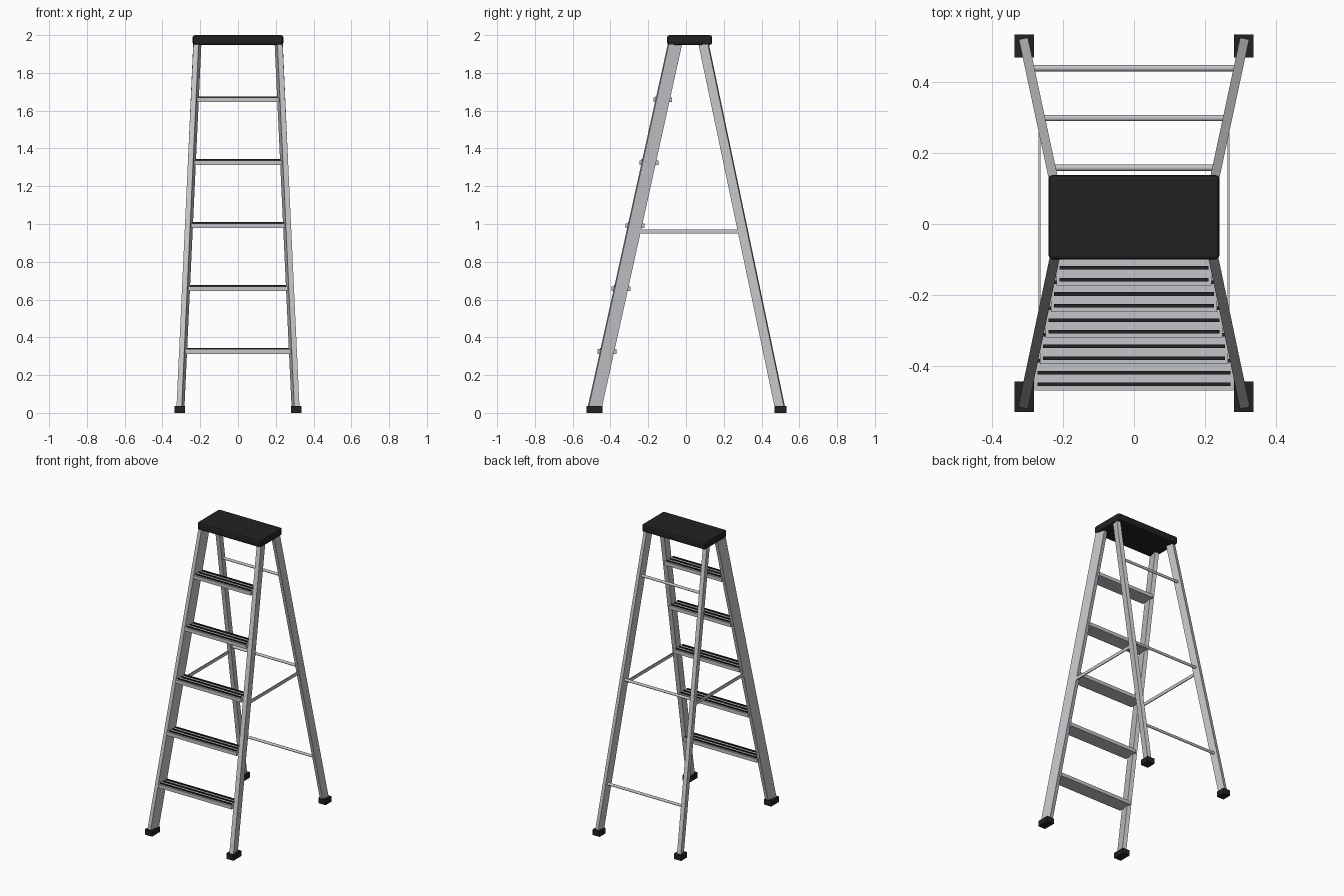
import bpy, bmesh, math
from mathutils import Vector, Matrix

if "Cube" in bpy.data.objects:
    bpy.data.objects.remove(bpy.data.objects["Cube"])


def material(name, rgb):
    m = bpy.data.materials.new(name)
    m.diffuse_color = (*rgb, 1.0)
    m.use_nodes = True
    m.node_tree.nodes["Principled BSDF"].inputs["Base Color"].default_value = m.diffuse_color
    return m


ALUMINIUM = material("aluminium", (0.55, 0.56, 0.58))
RUBBER = material("black_rubber", (0.016, 0.016, 0.017))


def finish(name, bm, mat):
    mesh = bpy.data.meshes.new(name)
    bmesh.ops.recalc_face_normals(bm, faces=bm.faces)
    bm.to_mesh(mesh)
    bm.free()
    mesh.materials.append(mat)
    ob = bpy.data.objects.new(name, mesh)
    bpy.context.collection.objects.link(ob)
    return ob


def box(name, centre, size, mat, bevel=0.0, segments=1):
    bm = bmesh.new()
    bmesh.ops.create_cube(bm, size=1.0, matrix=Matrix.Translation(centre) @ Matrix.Diagonal((*size, 1.0)))
    ob = finish(name, bm, mat)
    if bevel:
        mod = ob.modifiers.new("rounding", 'BEVEL')
        mod.width, mod.segments = bevel, segments
    return ob


def beam(name, a, b, width, depth, mat):
    """Rectangular bar from a to b; its width axis stays horizontal."""
    a, b = Vector(a), Vector(b)
    z = (b - a).normalized()
    x = z.cross(Vector((0, 0, 1))).normalized()
    y = z.cross(x)
    rot = Matrix((x, y, z)).transposed().to_4x4()
    bm = bmesh.new()
    bmesh.ops.create_cube(bm, size=1.0, matrix=Matrix.Translation((a + b) / 2) @ rot
                          @ Matrix.Diagonal((width, depth, (b - a).length, 1.0)))
    return finish(name, bm, mat)


def rod(name, y, z, half, radius):
    bm = bmesh.new()
    bmesh.ops.create_cone(bm, cap_ends=True, segments=16, radius1=radius, radius2=radius, depth=2 * half,
                          matrix=Matrix.Translation((0, y, z)) @ Matrix.Rotation(math.pi / 2, 4, 'Y'))
    for f in bm.faces:
        f.smooth = len(f.verts) == 4
    for e in bm.edges:
        e.smooth = all(len(f.verts) == 4 for f in e.link_faces)
    return finish(name, bm, ALUMINIUM)


# Leg centre lines: (x, y, z) at foot and under the cap
FRONT = Vector((0.305, -0.485, 0.02)), Vector((0.215, -0.058, 1.955))
BACK = Vector((0.306, 0.499, 0.02)), Vector((0.219, 0.093, 1.955))


def on_leg(leg, z):
    a, b = leg
    return a.lerp(b, (z - a.z) / (b.z - a.z))


# Top cap
box("top_cap", (0, 0.019, 1.974), (0.48, 0.238, 0.052), RUBBER, 0.012, 2)

# Legs, feet and side spreaders on both sides
for side, s in (("left", -1), ("right", 1)):
    def flip(v):
        return Vector((s * v.x, v.y, v.z))
    beam("front_rail_" + side, flip(FRONT[0]), flip(FRONT[1]), 0.028, 0.07, ALUMINIUM)
    beam("back_leg_" + side, flip(BACK[0]), flip(BACK[1]), 0.026, 0.05, ALUMINIUM)
    box("front_foot_" + side, (s * 0.308, -0.485, 0.0185), (0.054, 0.086, 0.037), RUBBER)
    box("back_foot_" + side, (s * 0.308, 0.5, 0.0185), (0.054, 0.064, 0.037), RUBBER)
    box("spreader_" + side, (s * 0.265, 0.005, 0.961), (0.006, 0.56, 0.022), ALUMINIUM)

# Steps with three grip strips each, and a round brace at the back per second step
for i in range(5):
    z = 0.327 + i * 0.3333
    p = on_leg(FRONT, z)
    half = p.x - 0.011
    box(f"step_{i + 1}", (0, p.y, z - 0.002), (2 * half, 0.1, 0.024), ALUMINIUM)
    for k in (-1, 0, 1):
        box(f"grip_strip_{i + 1}_{k + 2}", (0, p.y + k * 0.033, z + 0.0125), (2 * half - 0.018, 0.01, 0.007), RUBBER)
    if i % 2 == 0:
        q = on_leg(BACK, z)
        rod(f"back_brace_{i // 2 + 1}", q.y + 0.003, z, q.x - 0.008, 0.009)
